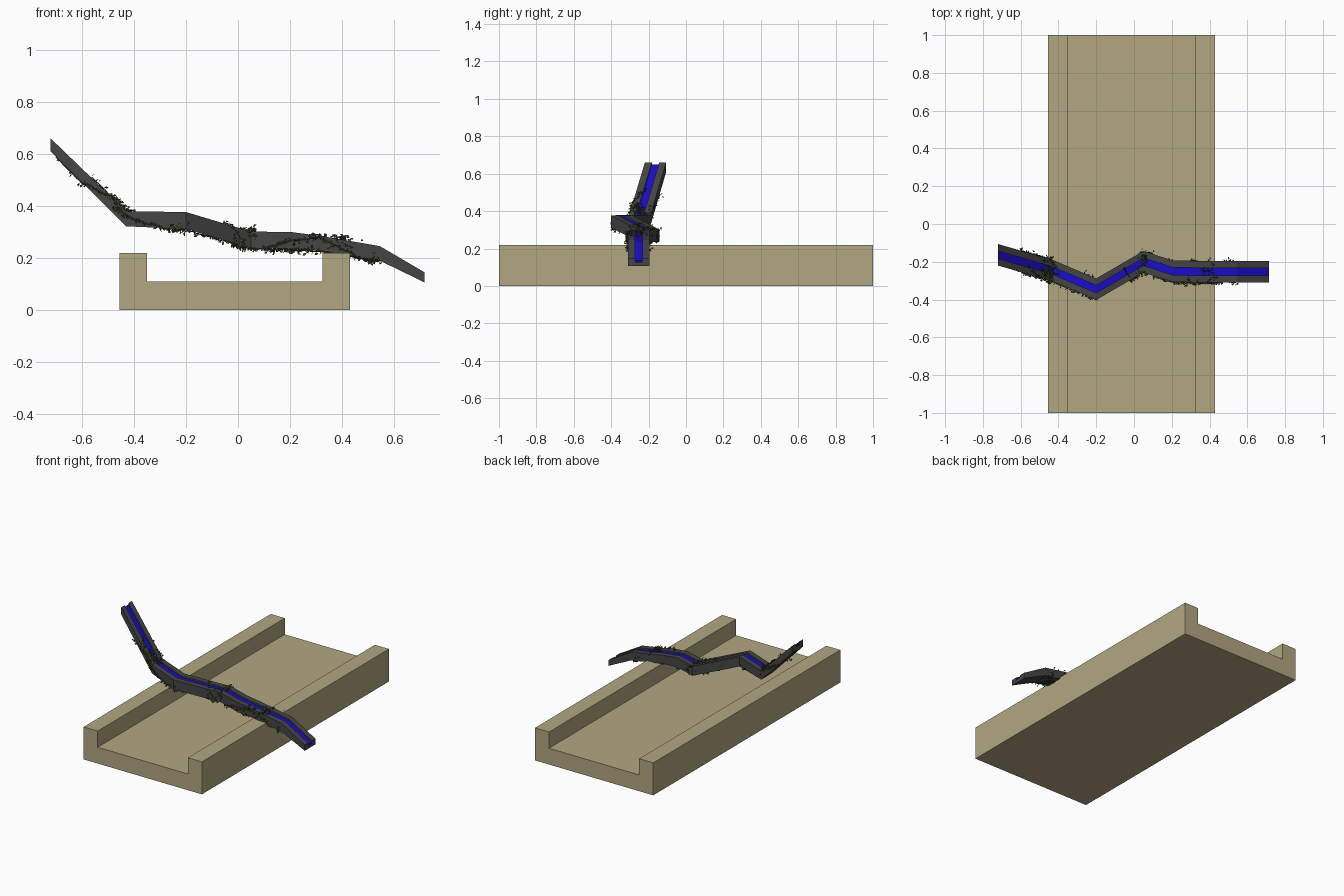
import bpy, math, random
from mathutils import Vector

if "Cube" in bpy.data.objects:
    bpy.data.objects.remove(bpy.data.objects["Cube"])

random.seed(7)

def material(name, rgb):
    m = bpy.data.materials.new(name)
    m.diffuse_color = (*rgb, 1)
    m.use_nodes = True
    m.node_tree.nodes["Principled BSDF"].inputs["Base Color"].default_value = m.diffuse_color
    return m

def mesh_object(name, verts, faces, mats):
    me = bpy.data.meshes.new(name)
    me.from_pydata(verts, [], faces)
    me.update()
    ob = bpy.data.objects.new(name, me)
    bpy.context.collection.objects.link(ob)
    for m in mats:
        me.materials.append(m)
    return ob

def loft(name, rings, mat):
    """Closed prism through a list of equal-length rings."""
    n = len(rings[0])
    verts = [v for r in rings for v in r]
    faces = [tuple(range(n))[::-1], tuple(range(len(verts) - n, len(verts)))]
    for i in range(len(rings) - 1):
        for j in range(n):
            k = (j + 1) % n
            faces.append((i*n + j, i*n + k, (i+1)*n + k, (i+1)*n + j))
    return mesh_object(name, verts, faces, [mat])

sand = material("sand", (0.45, 0.38, 0.22))
stone = material("dark_stone", (0.06, 0.06, 0.06))
blue = material("water", (0.01, 0.004, 0.6))
bark = material("vine_bark", (0.09, 0.045, 0.02))
greens = [material("leaf_dark", (0.025, 0.07, 0.02)),
          material("leaf_mid", (0.05, 0.11, 0.03)),
          material("leaf_olive", (0.12, 0.13, 0.04))]

# Channel-shaped ground block
profile = [(-.455, 0), (.43, 0), (.43, .22), (.325, .22),
           (.325, .11), (-.35, .11), (-.35, .22), (-.455, .22)]
loft("ground_channel", [[(x, y, z) for x, z in profile] for y in (1, -1)], sand)

# Trough path: x, centre y, top z, bottom z
path = [(-.72, -.163, .66, .61), (-.43, -.247, .38, .322), (-.2, -.345, .377, .312),
        (.05, -.2, .302, .238), (.205, -.25, .30, .236), (.32, -.252, .285, .228),
        (.545, -.252, .246, .19), (.716, -.252, .146, .107)]
HW, SLOT = .057, .02

# Stone trough with open slot
rings = []
for x, y, t, b in path:
    f = t - .02
    rings.append([(x, y + dy, z) for dy, z in
                  ((-HW, b), (HW, b), (HW, t), (SLOT, t), (SLOT, f),
                   (-SLOT, f), (-SLOT, t), (-HW, t))])
loft("water_trough", rings, stone)

# Water strip in the slot
loft("water", [[(x, y - SLOT, t - .019), (x, y + SLOT, t - .019),
                (x, y + SLOT, t - .01), (x, y - SLOT, t - .01)]
               for x, y, t, b in path], blue)

def section(x):
    """Interpolated centre y, top and bottom of the trough."""
    for a, c in zip(path, path[1:]):
        if x <= c[0]:
            break
    k = (x - a[0]) / (c[0] - a[0])
    return [a[i] + (c[i] - a[i]) * k for i in (1, 2, 3)]

def wrap(x, turn, gap):
    """Point on the trough outline, turn 0..1 around it."""
    y, t, b = section(x)
    a = turn * math.tau
    c, s = math.cos(a), math.sin(a)
    m = max(abs(c), abs(s))
    return Vector((x, y + c / m * (HW + gap), (t + b)/2 + s / m * ((t - b)/2 + gap)))

# Ivy stems: start x, end x, start turn, turns made
stems = [(-.70, -.40, .70, .5), (-.60, -.42, .62, -.4), (-.56, -.20, .3, .45),
         (-.32, .06, .62, .1), (-.05, .10, .2, .8), (.06, .30, .75, -.15),
         (.10, .34, .62, -.25), (.08, .54, .70, .1), (.28, .54, .35, .4),
         (.30, .54, .9, -.3)]
curve = bpy.data.curves.new("ivy_stems", 'CURVE')
curve.dimensions = '3D'
curve.bevel_depth = .0022
curve.bevel_resolution = 0
anchors = []
for x0, x1, t0, dt in stems:
    n = int((x1 - x0) / .012)
    pts = [wrap(x0 + (x1 - x0)*i/n, t0 + dt*i/n + random.uniform(-.015, .015),
                random.uniform(.001, .005)) for i in range(n + 1)]
    anchors += pts
    sp = curve.splines.new('POLY')
    sp.points.add(n)
    for p, co in zip(sp.points, pts):
        p.co = (*co, 1)
curve.materials.append(bark)
bpy.context.collection.objects.link(bpy.data.objects.new("ivy_stems", curve))

# Denser ivy clumps: x centre, turn, spread in x, leaf anchors
for cx, turn, spread, count in [(-.46, .3, .04, 45), (-.23, .72, .03, 25),
                                (.0, .7, .03, 45), (.05, .2, .04, 30),
                                (.2, .72, .03, 15), (.4, .3, .06, 25), (.51, .75, .03, 25)]:
    anchors += [wrap(random.gauss(cx, spread/2), turn + random.gauss(0, .1), .004)
                for i in range(count)]

# Ivy leaves: small folded five-point leaves
verts, faces, slots = [], [], []
for a in anchors:
    for i in range(2):
        p = a + Vector([random.gauss(0, .006) for i in range(3)])
        u = Vector([random.gauss(0, 1) for i in range(3)]).normalized()
        w = u.orthogonal().normalized()
        n = u.cross(w)
        s = random.uniform(.006, .010)
        k = len(verts)
        verts += [p - u*s, p + u*s, p + w*s*.8 + n*s*.3, p - w*s*.8 + n*s*.3]
        faces += [(k, k + 1, k + 2), (k, k + 3, k + 1)]
        slots += [random.randrange(3)] * 2
leaves = mesh_object("ivy_leaves", verts, faces, greens)
for f, m in zip(leaves.data.polygons, slots):
    f.material_index = m
